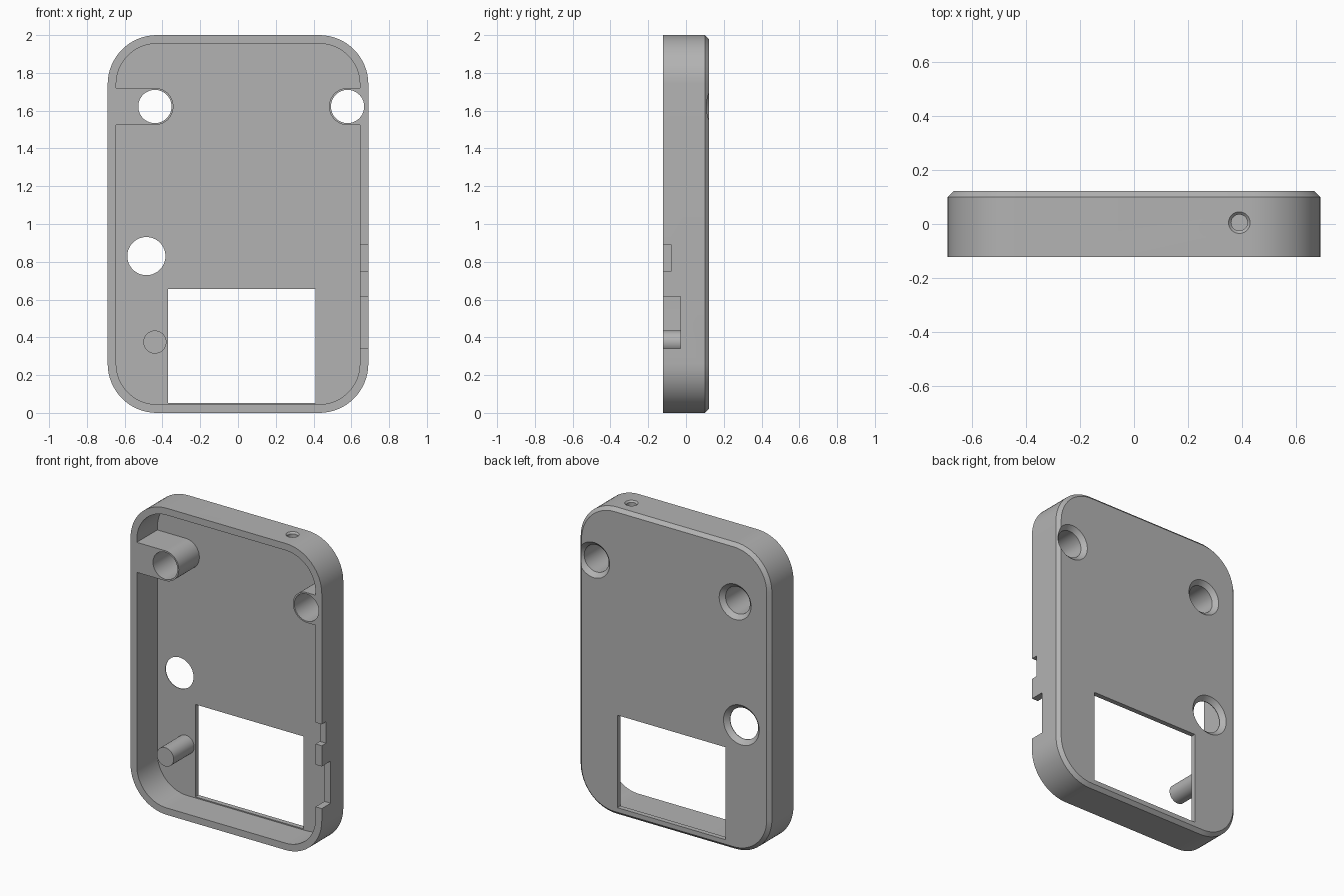
import bpy, bmesh
from math import sin, cos, pi, radians

if "Cube" in bpy.data.objects:
    bpy.data.objects.remove(bpy.data.objects["Cube"], do_unlink=True)

HALF_W, HALF_D, HEIGHT = 0.69, 0.122, 2.0
CORNER, WALL, CHAMFER = 0.26, 0.045, 0.022
PLATE_Y = 0.09           # inner face of the back plate
FRONT, BACK = -0.3, 0.3  # overshoot for cutters

grey = bpy.data.materials.new("plain grey")
grey.use_nodes = True
grey.diffuse_color = (0.45, 0.45, 0.45, 1)
grey.node_tree.nodes["Principled BSDF"].inputs["Base Color"].default_value = grey.diffuse_color


def rounded(x0, x1, z0, z1, r, steps=16):
    """Rounded rectangle outline in the x-z plane."""
    pts = []
    corners = [(x1 - r, z1 - r), (x0 + r, z1 - r), (x0 + r, z0 + r), (x1 - r, z0 + r)]
    for q, (cx, cz) in enumerate(corners):
        for i in range(steps + 1):
            a = (q + i / steps) * pi / 2
            pts.append((cx + r * cos(a), cz + r * sin(a)))
    return pts


def circle(x, z, r, n=64):
    return [(x + r * cos(2 * pi * i / n), z + r * sin(2 * pi * i / n)) for i in range(n)]


def box(x0, x1, z0, z1):
    return [(x1, z1), (x0, z1), (x0, z0), (x1, z0)]


def loft(name, sections, vertical=False):
    """Solid through (depth, outline) sections, along y or along z."""
    bm = bmesh.new()
    rings = []
    for d, outline in sections:
        rings.append([bm.verts.new((a, b, d) if vertical else (a, d, b)) for a, b in outline])
    for lo, hi in zip(rings, rings[1:]):
        for i in range(len(lo)):
            j = (i + 1) % len(lo)
            bm.faces.new((lo[i], lo[j], hi[j], hi[i]))
    bm.faces.new(rings[0])
    bm.faces.new(rings[-1])
    bmesh.ops.recalc_face_normals(bm, faces=bm.faces)
    mesh = bpy.data.meshes.new(name)
    bm.to_mesh(mesh)
    bm.free()
    mesh.materials.append(grey)
    obj = bpy.data.objects.new(name, mesh)
    bpy.context.collection.objects.link(obj)
    return obj


def cut(target, cutter):
    """Subtract the cutter from the target, then discard it."""
    mod = target.modifiers.new("cut", 'BOOLEAN')
    mod.operation, mod.solver, mod.object = 'DIFFERENCE', 'EXACT', cutter
    bpy.context.view_layer.objects.active = target
    bpy.ops.object.modifier_apply(modifier=mod.name)
    bpy.data.objects.remove(cutter, do_unlink=True)


def shell_outline(inset):
    return rounded(-HALF_W + inset, HALF_W - inset, inset, HEIGHT - inset, CORNER - inset)


def countersunk(name, x, z, r, r_out):
    """Through hole that flares at the back face."""
    depth = r_out - r
    return loft(name, [(FRONT, circle(x, z, r)), (HALF_D - depth, circle(x, z, r)),
                       (HALF_D + depth, circle(x, z, r_out + depth))])


# Shell with a chamfered back edge
case = loft("case_shell", [(-HALF_D, shell_outline(0)), (HALF_D - CHAMFER, shell_outline(0)),
                           (HALF_D, shell_outline(CHAMFER))])

# Cavity, leaving the two screw bosses and the pin standing
cavity = loft("cavity", [(-0.2, shell_outline(WALL)), (PLATE_Y, shell_outline(WALL))])
BOSS_Z, BOSS_R, LEFT_X, RIGHT_X = 1.622, 0.098, 0.58, -0.44
for x, side in ((LEFT_X, 1), (RIGHT_X, -1)):
    ends = sorted((x - side * BOSS_R, side))
    bar = rounded(ends[0], ends[1], BOSS_Z - BOSS_R, BOSS_Z + BOSS_R, BOSS_R - 0.0005)
    cut(cavity, loft("boss", [(FRONT, bar), (BACK, bar)]))
pin = circle(-0.44, 0.375, 0.061)
cut(cavity, loft("pin", [(FRONT, pin), (BACK, pin)]))
cut(case, cavity)

# Screw holes and round opening
for x in (LEFT_X, RIGHT_X):
    cut(case, countersunk("screw_hole", x, BOSS_Z, 0.088, 0.115))
cut(case, countersunk("round_opening", -0.485, 0.83, 0.101, 0.129))

# Rectangular window in the back plate
window = box(-0.37, 0.41, 0.052, 0.655)
cut(case, loft("window", [(0, window), (BACK, window)]))

# Notches in the left wall
for z0, z1, depth in ((0.75, 0.89, -0.078), (0.34, 0.615, -0.03)):
    notch = box(0.6, 0.8, z0, z1)
    cut(case, loft("notch", [(FRONT, notch), (depth, notch)]))

# Small flared hole in the top wall
cut(case, loft("top_hole", [(1.9, circle(0.39, 0.005, 0.03)), (1.99, circle(0.39, 0.005, 0.03)),
                            (2.01, circle(0.39, 0.005, 0.05))], vertical=True))

# Smooth curves, crisp edges
bpy.ops.object.select_all(action='DESELECT')
case.select_set(True)
bpy.context.view_layer.objects.active = case
bpy.ops.object.shade_smooth_by_angle(angle=radians(25))
